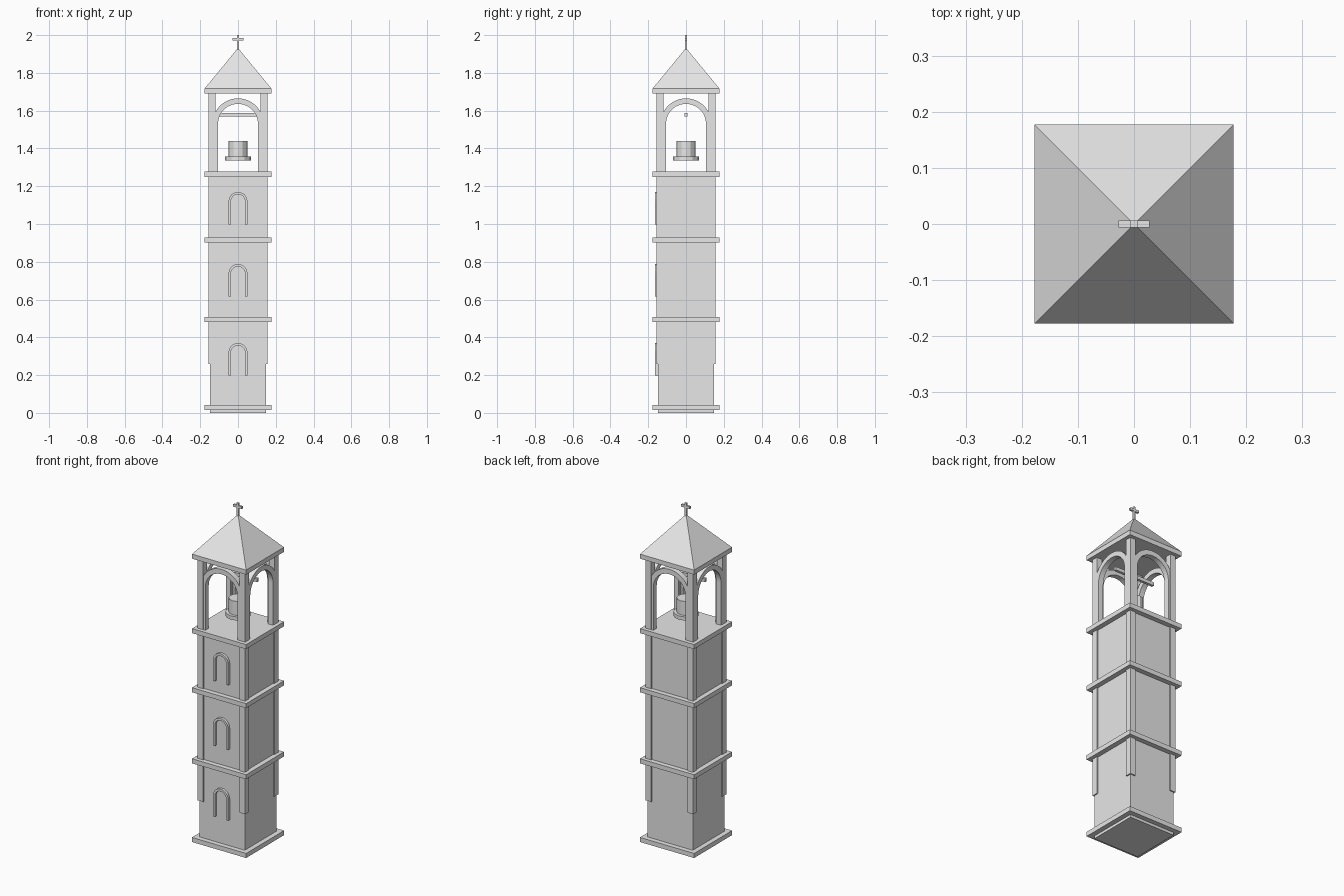
import bpy, math
from mathutils import Matrix

cube = bpy.data.objects.get("Cube")
if cube:
    bpy.data.objects.remove(cube, do_unlink=True)

stone = bpy.data.materials.new("light_grey_stone")
stone.use_nodes = True
GREY = (0.8, 0.8, 0.8, 1)
stone.diffuse_color = GREY
stone.node_tree.nodes["Principled BSDF"].inputs["Base Color"].default_value = GREY


def make(name, verts, faces):
    mesh = bpy.data.meshes.new(name)
    mesh.from_pydata(verts, [], faces)
    mesh.materials.append(stone)
    obj = bpy.data.objects.new(name, mesh)
    bpy.context.collection.objects.link(obj)
    return obj


def prism(name, ring, z0, z1):
    """Extrude a counter-clockwise ring of (x, y) points from z0 to z1."""
    n = len(ring)
    verts = [(x, y, z) for z in (z0, z1) for x, y in ring]
    faces = [(i, (i + 1) % n, (i + 1) % n + n, i + n) for i in range(n)]
    faces += [tuple(reversed(range(n))), tuple(range(n, 2 * n))]
    return make(name, verts, faces)


def box(name, x, y, z0, z1, cx=0, cy=0):
    """Box with half sizes x and y."""
    ring = [(cx - x, cy - y), (cx + x, cy - y), (cx + x, cy + y), (cx - x, cy + y)]
    return prism(name, ring, z0, z1)


def arch(name, inner, outer, foot, spring, front, back, steps, turn=0):
    """Round-headed frame on the front side, turned about z."""
    def outline(r):
        arc = [(r * math.cos(math.pi * i / steps), spring + r * math.sin(math.pi * i / steps))
               for i in range(steps + 1)]
        return [(r, foot)] + arc + [(-r, foot)]
    rows = [[(x, y, z) for x, z in outline(r)]
            for r, y in ((inner, front), (outer, front), (outer, back), (inner, back))]
    n = len(rows[0])
    faces = [(k * n + i, (k + 1) % 4 * n + i, (k + 1) % 4 * n + i + 1, k * n + i + 1)
             for k in range(4) for i in range(n - 1)]
    faces += [(3 * n, 2 * n, n, 0), (n - 1, 2 * n - 1, 3 * n - 1, 4 * n - 1)]
    obj = make(name, sum(rows, []), faces)
    obj.data.transform(Matrix.Rotation(turn, 4, "Z"))
    return obj


def disc(radius, sides=12):
    return [(radius * math.cos(math.tau * i / sides), radius * math.sin(math.tau * i / sides))
            for i in range(sides)]


# Shaft and ledges
LEDGE = 0.177
box("tower_shaft", 0.148, 0.148, 0, 1.26)
for name, z in (("base_ledge", 0.016), ("lower_ledge", 0.481),
                ("middle_ledge", 0.901), ("belfry_floor", 1.25), ("roof_eave", 1.69)):
    box(name, LEDGE, LEDGE, z, z + 0.027)

# Corner posts running up through the belfry
for sx, side in ((-1, "right"), (1, "left")):
    for sy, end in ((-1, "front"), (1, "back")):
        box(f"{end}_{side}_post", 0.018, 0.018, 0.26, 1.70, sx * 0.137, sy * 0.137)

# Window frames on the front
for name, z in (("lower", 0.197), ("middle", 0.615), ("upper", 0.997)):
    arch(f"{name}_window_frame", 0.037, 0.05, z, z + 0.123, -0.163, -0.14, 12)

# Belfry arches
for i, side in enumerate(("front", "left", "back", "right")):
    arch(f"{side}_belfry_arch", 0.106, 0.135, 1.27, 1.53, -0.154, -0.122, 24, i * math.pi / 2)

# Bell and beam
prism("bell_rim", disc(0.068), 1.335, 1.357)
prism("bell_body", disc(0.05), 1.355, 1.44)
box("bell_beam", 0.13, 0.008, 1.568, 1.588)

# Pyramid roof
R = LEDGE
make("roof", [(-R, -R, 1.717), (R, -R, 1.717), (R, R, 1.717), (-R, R, 1.717), (0, 0, 1.932)],
     [(0, 1, 4), (1, 2, 4), (2, 3, 4), (3, 0, 4), (3, 2, 1, 0)])

# Cross
box("cross_upright", 0.006, 0.006, 1.92, 2.0)
box("cross_arm", 0.028, 0.006, 1.972, 1.986)
